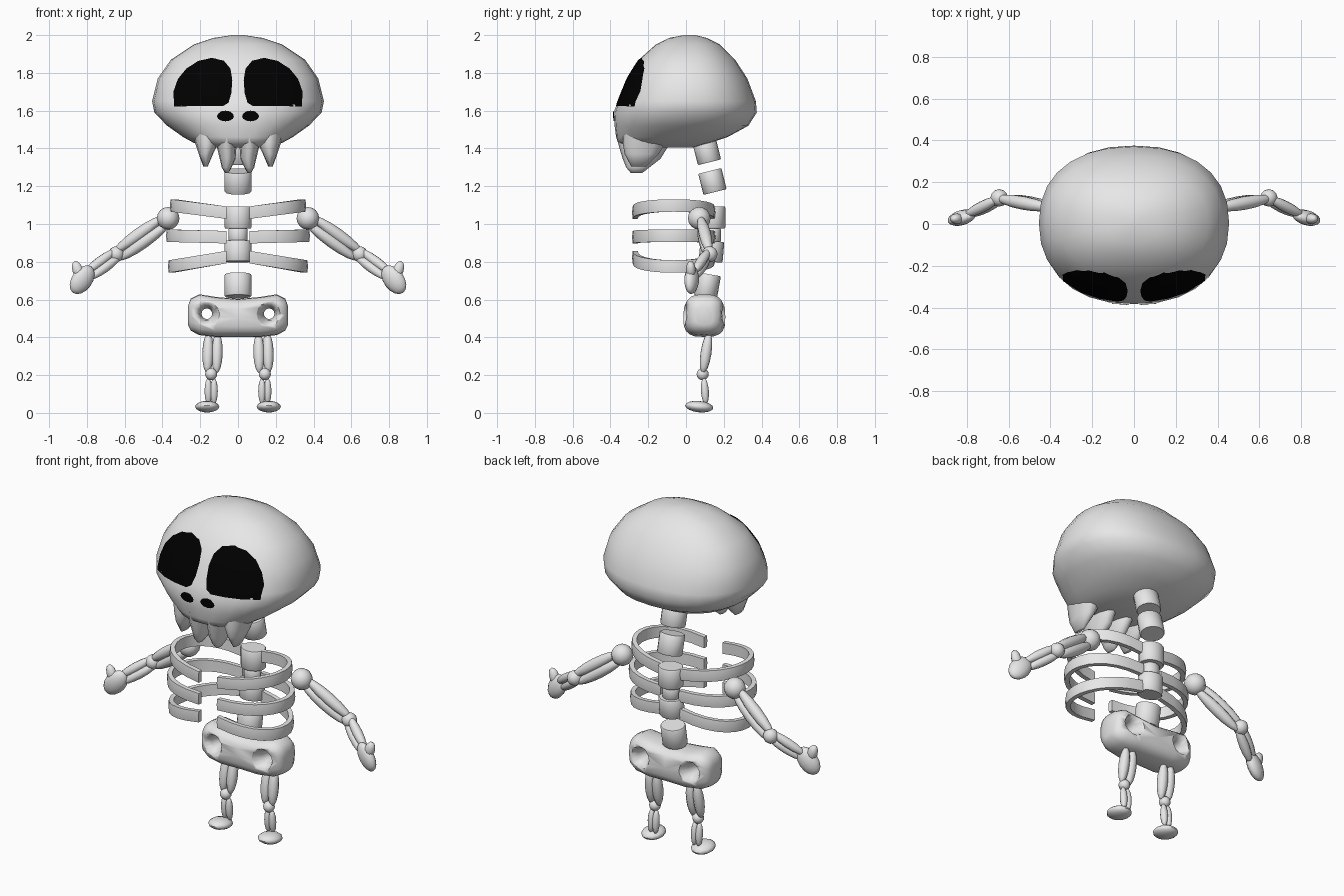
import bpy, bmesh, math
from mathutils import Vector, Matrix
from mathutils.bvhtree import BVHTree

if "Cube" in bpy.data.objects:
    bpy.data.objects.remove(bpy.data.objects["Cube"])


def material(name, rgb):
    m = bpy.data.materials.new(name)
    m.diffuse_color = (*rgb, 1)
    m.use_nodes = True
    m.node_tree.nodes["Principled BSDF"].inputs["Base Color"].default_value = m.diffuse_color
    return m


BONE = material("bone", (0.8, 0.8, 0.8))
BLACK = material("black", (0.0, 0.0, 0.0))


def finish(name, bm, mat=BONE, angle=50):
    bmesh.ops.recalc_face_normals(bm, faces=bm.faces)
    me = bpy.data.meshes.new(name)
    bm.to_mesh(me)
    bm.free()
    me.materials.append(mat)
    ob = bpy.data.objects.new(name, me)
    bpy.context.collection.objects.link(ob)
    bpy.ops.object.select_all(action='DESELECT')
    ob.select_set(True)
    bpy.context.view_layer.objects.active = ob
    bpy.ops.object.shade_smooth_by_angle(angle=math.radians(angle))
    return ob


def loft(bm, rings, closed=False):
    """Skin a list of point rings and cap both ends."""
    vs = [[bm.verts.new(p) for p in r] for r in rings]
    n = len(vs[0])
    for a, b in zip(vs, vs[1:]):
        for i in range(n):
            bm.faces.new((a[i], a[(i + 1) % n], b[(i + 1) % n], b[i]))
    bm.faces.new(vs[0])
    bm.faces.new(vs[-1])


def oval(cx, cy, z, rx, ry, n=24, e=2.0):
    pts = []
    for i in range(n):
        c, s = math.cos(math.tau * i / n), math.sin(math.tau * i / n)
        pts.append(Vector((cx + rx * math.copysign(abs(c) ** (2 / e), c),
                           cy + ry * math.copysign(abs(s) ** (2 / e), s), z)))
    return pts


def ellipsoid(bm, center, radii, axis=(0, 0, 1), seg=12, rings=8):
    """Ellipsoid whose local z runs along the given axis."""
    rot = Vector((0, 0, 1)).rotation_difference(Vector(axis)).to_matrix().to_4x4()
    mat = Matrix.Translation(center) @ rot @ Matrix.Diagonal((*radii, 1))
    bmesh.ops.create_uvsphere(bm, u_segments=seg, v_segments=rings, radius=1, matrix=mat)


def bone_pair(name, a, b, r, gap, side):
    """Two slim spindles lying next to each other from a to b."""
    a, b = Vector(a), Vector(b)
    d = (b - a).normalized()
    across = d.cross(Vector((0, 1, 0))).normalized()
    bm = bmesh.new()
    for s in (-1, 1):
        ellipsoid(bm, (a + b) / 2 + across * gap * s, (r, r, (b - a).length / 2), d, 10, 8)
    flip(bm, side)
    finish(name, bm)


def flip(bm, side):
    for v in bm.verts:
        v.co.x *= side


def ball(name, center, radii, side, axis=(0, 0, 1)):
    bm = bmesh.new()
    ellipsoid(bm, center, radii, axis)
    flip(bm, side)
    finish(name, bm)


# Skull: stacked ovals (z, half width, front y, back y)
levels = [(2.0, .03, -.01, .05), (1.985, .13, -.09, .11), (1.95, .235, -.16, .18),
          (1.87, .355, -.25, .26), (1.77, .425, -.31, .325), (1.65, .455, -.36, .37),
          (1.59, .443, -.383, .375), (1.52, .375, -.378, .33), (1.46, .29, -.37, .22),
          (1.43, .235, -.36, .13), (1.405, .16, -.30, .04)]
bm = bmesh.new()
loft(bm, [oval(0, (f + b) / 2, z, w, (b - f) / 2, 28, 2.3) for z, w, f, b in levels])
bmesh.ops.recalc_face_normals(bm, faces=bm.faces)
tree = BVHTree.FromBMesh(bm)
finish("skull", bm, angle=80)

# Teeth: fluted wedges below the face (x, y, z, x radius, y radius)
outer = [(.165, -.20, 1.50, .085, .13), (.165, -.22, 1.43, .062, .115),
         (.17, -.235, 1.37, .038, .09), (.172, -.25, 1.305, .012, .04)]
inner = [(.06, -.22, 1.48, .06, .15), (.06, -.225, 1.41, .052, .13),
         (.055, -.235, 1.345, .042, .10), (.06, -.255, 1.30, .026, .062),
         (.06, -.262, 1.27, .01, .03)]
for side, tag in ((1, "left"), (-1, "right")):
    for name, rows in (("outer_tooth", outer), ("inner_tooth", inner)):
        bm = bmesh.new()
        loft(bm, [oval(x, y, z, rx, ry, 12) for x, y, z, rx, ry in rows])
        flip(bm, side)
        finish(f"{name}_{tag}", bm, angle=80)

# Eye sockets and nostrils: thin plates following the skull surface
eye = [(.035, 1.69), (.05, 1.64), (.08, 1.622), (.335, 1.622), (.338, 1.70), (.315, 1.765),
       (.27, 1.82), (.21, 1.86), (.14, 1.875), (.075, 1.862), (.04, 1.82), (.03, 1.76)]
nostril = [(.066 + .045 * math.cos(t * math.tau / 12),
            1.571 + .027 * math.sin(t * math.tau / 12)) for t in range(12)]


def surface_plate(name, outline, side):
    fine = []
    for p, q in zip(outline, outline[1:] + outline[:1]):
        fine += [Vector(p).lerp(Vector(q), t / 3) for t in range(3)]
    mid = sum(fine, Vector((0, 0))) / len(fine)
    bm = bmesh.new()
    rows = []
    for k in range(1, 9):
        row = []
        for p in fine:
            x, z = mid.lerp(p, k / 8)
            hit = tree.ray_cast(Vector((x * side, -2, z)), Vector((0, 1, 0)))
            row.append(bm.verts.new(hit[0] + hit[1] * 0.006))
        rows.append(row)
    n = len(fine)
    bm.faces.new(rows[0])
    for a, b in zip(rows, rows[1:]):
        for i in range(n):
            bm.faces.new((a[i], a[(i + 1) % n], b[(i + 1) % n], b[i]))
    bmesh.ops.recalc_face_normals(bm, faces=bm.faces)
    if sum(f.normal.y for f in bm.faces) > 0:
        bmesh.ops.reverse_faces(bm, faces=bm.faces)
    ob = finish(name, bm, BLACK)
    # keep the open plate facing forward
    if sum(f.normal.y for f in ob.data.polygons) > 0:
        ob.data.flip_normals()


# Spine: short drums (y, z, height, tilt)
for i, (y, z, h, tilt) in enumerate([(.11, 1.385, .12, 14), (.14, 1.225, .115, 14),
                                     (.145, 1.035, .115, 0), (.14, .94, .07, 0),
                                     (.135, .855, .11, -5), (.112, .675, .12, -10)]):
    bm = bmesh.new()
    r = .072 if h > .1 else .05
    loft(bm, [oval(0, 0, s * h / 2, r * k, r * .88 * k, 16)
              for s, k in ((-1, .94), (-.9, 1), (.9, 1), (1, .94))])
    bm.transform(Matrix.Translation((0, y, z)) @ Matrix.Rotation(math.radians(tilt), 4, 'X'))
    finish(f"vertebra_{i + 1}", bm)


# Ribs: flat bands swept from the spine round to the chest
def rib(name, z_in, z_out, reach, side):
    rings, steps = [], 14
    for k in range(steps + 1):
        t = math.pi * k / steps
        x = .06 + (reach - .06) * math.sin(t) ** .8
        y = -.065 + .205 * math.cos(t)
        z = z_in + (z_out - z_in) * (x - .06) / (reach - .06)
        n = Vector((math.sin(t) * .9, math.cos(t), 0)).normalized()
        c = Vector((x, y, z))
        rings.append([c + n * u + Vector((0, 0, v)) for u, v in
                      ((-.014, -.033), (.012, -.033), (.016, 0), (.012, .033), (-.014, .033))])
    bm = bmesh.new()
    loft(bm, rings)
    flip(bm, side)
    finish(name, bm, angle=40)


# Pelvis: rounded block along x with two flared holes
bm = bmesh.new()
rows = [(.265, .515, .05, .045), (.25, .52, .085, .08), (.205, .52, .108, .104),
        (.12, .508, .106, .112), (0, .503, .10, .108)]
rows = [(-x, z, rz, ry) for x, z, rz, ry in rows] + [(x, z, rz, ry) for x, z, rz, ry in rows[-2::-1]]
loft(bm, [[Vector((x, p.x, p.y)) for p in oval(.097, z, 0, ry, rz, 20, 3)] for x, z, rz, ry in rows])
pelvis = finish("pelvis", bm, angle=60)
for s in (-1, 1):
    bm = bmesh.new()
    loft(bm, [[Vector((s * .165 + p.x, y, .525 + p.y)) for p in oval(0, 0, 0, r, r, 14)]
              for y, r in ((-.06, .105), (-.01, .065), (.04, .038), (.097, .028),
                           (.155, .038), (.205, .065), (.26, .105))])
    cutter = finish("hole_cutter", bm)
    cutter.hide_render = True
    mod = pelvis.modifiers.new("hole", 'BOOLEAN')
    mod.object, mod.solver = cutter, 'EXACT'
    bpy.context.view_layer.objects.active = pelvis
    bpy.ops.object.modifier_apply(modifier=mod.name)
    bpy.data.objects.remove(cutter)

for side, tag in ((1, "left"), (-1, "right")):
    surface_plate(f"eye_socket_{tag}", eye, side)
    surface_plate(f"nostril_{tag}", nostril, side)
    for i, (zi, zo, reach) in enumerate([(1.06, 1.098, .345), (.93, .938, .365), (.825, .775, .355)]):
        rib(f"rib_{i + 1}_{tag}", zi, zo, reach, side)
    # Arm
    ball(f"shoulder_{tag}", (.37, .07, 1.03), (.06, .06, .06), side)
    bone_pair(f"upper_arm_{tag}", (.38, .075, 1.02), (.645, .125, .83), .033, .024, side)
    ball(f"elbow_{tag}", (.645, .125, .84), (.042, .042, .042), side)
    bone_pair(f"forearm_{tag}", (.63, .125, .85), (.80, .04, .725), .027, .02, side)
    bm = bmesh.new()
    ellipsoid(bm, (.825, .03, .705), (.058, .036, .085), (.55, -.1, -.75))
    ellipsoid(bm, (.848, .025, .755), (.03, .026, .052), (.35, 0, 1), 10, 6)
    flip(bm, side)
    finish(f"hand_{tag}", bm)
    # Leg
    bone_pair(f"thigh_{tag}", (.132, .122, .425), (.138, .09, .21), .03, .024, side)
    ball(f"knee_{tag}", (.142, .088, .205), (.032, .032, .032), side)
    bone_pair(f"shin_{tag}", (.142, .095, .185), (.142, .105, .045), .021, .015, side)
    ball(f"foot_{tag}", (.163, .07, .033), (.064, .075, .03), side, (0, .1, 1))
